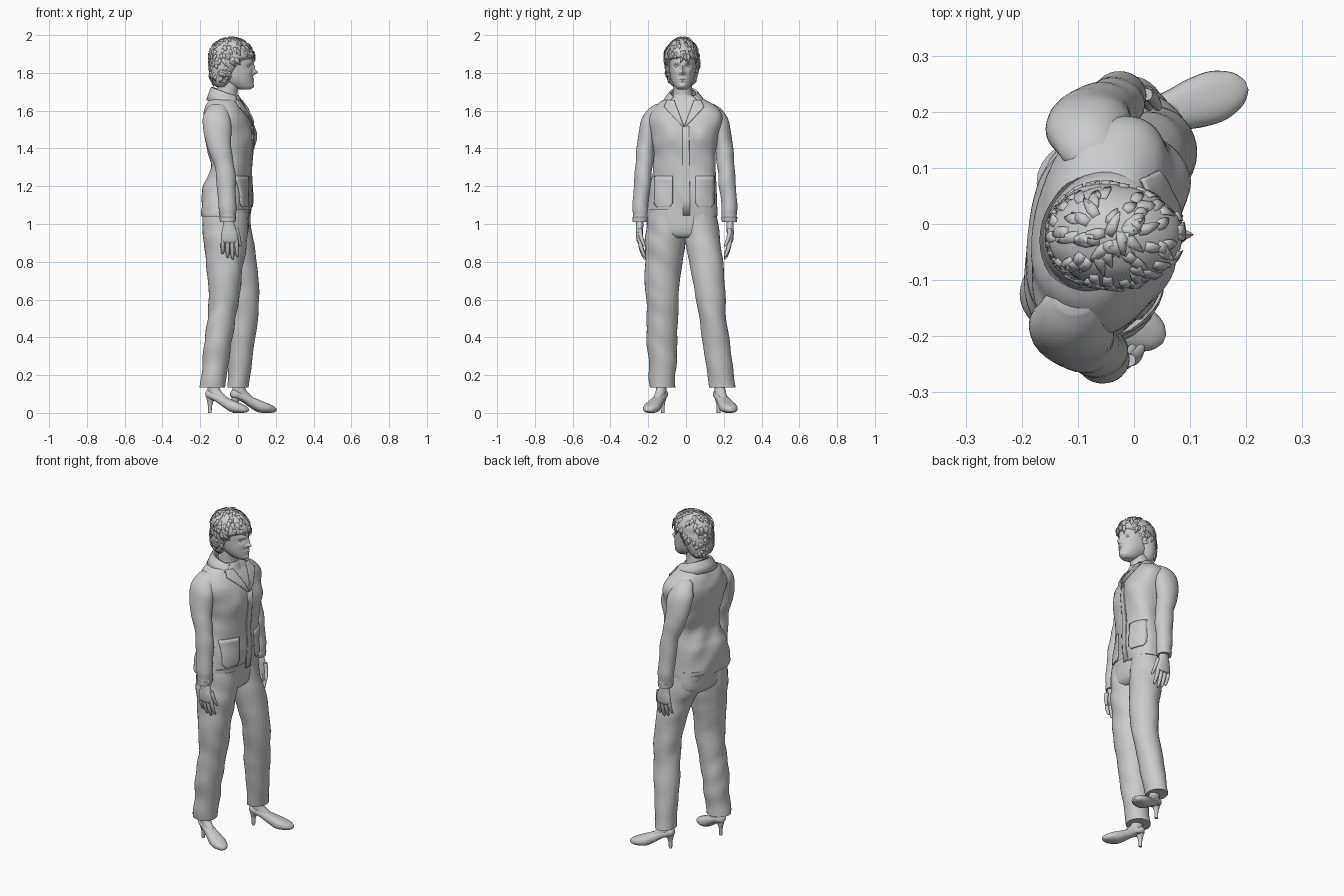
import bpy, bmesh, math, random
from mathutils import Vector, Matrix, noise
from mathutils.bvhtree import BVHTree

random.seed(4)


def make(name, verts, faces, solid=0):
    bm = bmesh.new()
    vs = [bm.verts.new(v) for v in verts]
    for f in faces:
        bm.faces.new([vs[i] for i in f])
    bmesh.ops.recalc_face_normals(bm, faces=bm.faces)
    me = bpy.data.meshes.new(name)
    bm.to_mesh(me)
    bm.free()
    ob = bpy.data.objects.new(name, me)
    bpy.context.collection.objects.link(ob)
    if solid:
        m = ob.modifiers.new("thickness", 'SOLIDIFY')
        m.thickness, m.offset = solid, 0
    return ob


def spline(rows, steps):
    out = []
    for i in range(len(rows) - 1):
        p0, p1 = rows[max(i - 1, 0)], rows[i]
        p2, p3 = rows[i + 1], rows[min(i + 2, len(rows) - 1)]
        for s in range(steps):
            t = s / steps
            out.append([0.5 * (2 * b + (c - a) * t + (2 * a - 5 * b + 4 * c - d) * t * t
                               + (3 * b - a - 3 * c + d) * t ** 3)
                        for a, b, c, d in zip(p0, p1, p2, p3)])
    return out + [list(rows[-1])]


def loft(name, rings, n=32, steps=4, power=2.0, fix=None, wrinkle=0):
    """Rings are (z, x0, x1, y0, y1); fix remaps each finished point."""
    verts, faces = [], []
    rows = spline(rings, steps)
    for z, x0, x1, y0, y1 in rows:
        for k in range(n):
            a = 2 * math.pi * k / n
            c, s = math.cos(a), math.sin(a)
            e = 2 / power
            dx = math.copysign(abs(c) ** e, c)
            dy = math.copysign(abs(s) ** e, s)
            p = Vector(((x0 + x1) / 2 + dx * (x1 - x0) / 2, (y0 + y1) / 2 + dy * (y1 - y0) / 2, z))
            if wrinkle:
                w = noise.noise(Vector((p.x * 7, p.y * 7, p.z * 11 + p.y * 8)))
                p += Vector((c, s, 0)) * w * wrinkle
            verts.append(fix(p) if fix else p)
    for i in range(len(rows) - 1):
        for k in range(n):
            j = (k + 1) % n
            faces.append((i * n + k, i * n + j, (i + 1) * n + j, (i + 1) * n + k))
    faces.append(range(n))
    faces.append(range((len(rows) - 1) * n, len(rows) * n))
    return make(name, verts, faces)


# Trousers: right leg back, left leg forward, joined by a hip section
loft("trouser_leg_right", [
    (.135, -.2, -.068, -.19, -.06), (.3, -.185, -.045, -.2, -.05), (.45, -.17, -.02, -.207, -.045),
    (.6, -.155, .005, -.212, -.04), (.75, -.165, .025, -.215, -.028), (.88, -.18, .045, -.215, -.01),
    (.95, -.19, .052, -.212, 0), (1.06, -.19, .055, -.2, 0)], wrinkle=.008, steps=6)
loft("trouser_leg_left", [
    (.135, -.06, .055, .125, .262), (.3, -.055, .075, .1, .24), (.45, -.05, .1, .075, .222),
    (.6, -.04, .115, .05, .21), (.75, -.06, .108, .025, .2), (.88, -.1, .088, .002, .188),
    (.95, -.14, .075, -.01, .18), (1.06, -.17, .065, -.02, .165)], wrinkle=.008, steps=6)
loft("trouser_hips", [(.925, -.12, .03, -.1, .07), (.96, -.17, .055, -.19, .16),
                      (1.08, -.18, .06, -.2, .16)], power=2.4)


# Jacket body, turned slightly so the left side leads
def shear(p):
    return Vector((p.x + .15 * (p.y + .01), p.y, p.z))


def body(p):
    q = shear(p)
    if q.x > 0:
        for s in (-1, 1):
            q.x += .014 * math.exp(-((q.y + .01 - s * .085) / .05) ** 2 - ((q.z - 1.46) / .06) ** 2)
    return q


jacket = loft("jacket_body", [
    (1.04, -.187, .062, -.215, .17), (1.06, -.19, .064, -.215, .17), (1.12, -.185, .066, -.207, .166),
    (1.2, -.178, .068, -.19, .158), (1.25, -.155, .068, -.18, .156), (1.31, -.135, .07, -.173, .155),
    (1.38, -.15, .074, -.172, .16), (1.47, -.172, .08, -.18, .172), (1.55, -.18, .065, -.2, .188),
    (1.6, -.172, .045, -.185, .178), (1.64, -.158, .022, -.145, .135), (1.67, -.14, .01, -.09, .075),
    (1.68, -.125, .0, -.07, .05)], n=64, steps=5, power=2.4, fix=body, wrinkle=.009)
tree = BVHTree.FromPolygons([v.co for v in jacket.data.vertices],
                            [tuple(p.vertices) for p in jacket.data.polygons])


def patch(name, rows, lift=.004, n=8):
    """Cloth layer laid on the jacket front; rows are (z, y0, y1)."""
    rows = [[a + (b - a) * t / 6 for a, b in zip(r, s)]
            for r, s in zip(rows, rows[1:]) for t in range(6)] + [rows[-1]]
    verts = []
    for z, y0, y1 in rows:
        for k in range(n + 1):
            y = y0 + (y1 - y0) * k / n
            hit = tree.ray_cast(Vector((1, y, z)), Vector((-1, 0, 0)))[0]
            verts.append((hit.x + lift if hit else -.03, y, z))
    w = n + 1
    make(name, verts, [(i * w + k, i * w + k + 1, (i + 1) * w + k + 1, (i + 1) * w + k)
                       for i in range(len(rows) - 1) for k in range(n)], .007)


patch("front_placket", [(1.045, -.015, .022), (1.52, -.018, .016)], .002)
for side, s in (("right", -1), ("left", 1)):
    c = -.01
    patch("pocket_" + side, [(1.09, c + s * .075, c + s * .145), (1.11, c + s * .06, c + s * .158),
                             (1.255, c + s * .06, c + s * .158)], .003)
    patch("lapel_" + side, [(1.515, c, c + s * .008), (1.6, c + s * .032, c + s * .088),
                            (1.62, c + s * .04, c + s * .105), (1.655, c + s * .052, c + s * .09)], .006)

# Turned-down collar around the back of the neck
cv, cf, N = [], [], 32
for k in range(N + 1):
    a = math.radians(48 + 264 * k / N)
    ca, sa = math.cos(a), math.sin(a)
    for r, x, y, z in ((0, .072, .064, 1.69 - .03 * ca), (1, .082, .073, 1.695 - .028 * ca),
                       (2, .094, .093, 1.672 - .02 * ca), (3, .106, .112, 1.645 - .01 * ca)):
        cv.append(shear(Vector((-.058 + x * ca, -.012 + y * sa, z))))
for k in range(N):
    for r in range(3):
        i = k * 4 + r
        cf.append((i, i + 1, i + 5, i + 4))
make("collar", cv, cf, .006)

# Sleeves and hands, left side mirrored and moved forward
for side in ("right", "left"):
    def place(p, side=side):
        return p if side == "right" else Vector((p.x + .03, -p.y - .012, p.z))
    loft("sleeve_" + side, [
        (1.635, -.14, -.075, -.165, -.11), (1.61, -.17, -.05, -.198, -.105), (1.55, -.185, -.038, -.235, -.125),
        (1.48, -.182, -.04, -.25, -.15), (1.4, -.16, -.035, -.26, -.165), (1.3, -.125, -.02, -.268, -.178),
        (1.2, -.11, -.012, -.275, -.188), (1.1, -.1, -.01, -.28, -.2), (1.045, -.093, -.014, -.279, -.206),
        (1.035, -.097, -.01, -.283, -.203), (1.01, -.095, -.012, -.282, -.205)],
        fix=place, wrinkle=.008)
    loft("palm_" + side, [(1.03, -.078, -.028, -.264, -.226), (.99, -.08, -.015, -.264, -.226),
                          (.95, -.088, -.002, -.265, -.228), (.915, -.09, 0, -.262, -.228),
                          (.9, -.08, -.008, -.255, -.23)], n=20, fix=place)
    digits = [("little_finger", -.079, .92, -.082, .84), ("ring_finger", -.056, .92, -.055, .82),
              ("middle_finger", -.033, .92, -.028, .812), ("index_finger", -.01, .92, -.002, .825),
              ("thumb", -.008, .975, .014, .88)]
    for nm, xa, za, xb, zb in digits:
        rings = []
        for t, r in ((0, .011), (.3, .0115), (.6, .0105), (.9, .008), (1, .003)):
            x, z, y = xa + (xb - xa) * t, za + (zb - za) * t, -.243 + .026 * t * t
            rings.append((z, x - r, x + r, y - r, y + r))
        loft(nm + "_" + side, rings, n=12, steps=3, fix=place)

# Feet and high-heeled shoes, toes turned out
for side, ox, oy, ang, sc in (("right", -.168, -.115, -22, 1.0), ("left", -.037, .165, 19, 1.05)):
    mat = Matrix.Translation((ox, oy, 0)) @ Matrix.Rotation(math.radians(ang), 4, 'Z')

    def stand(p, mat=mat, sc=sc):
        return mat @ Vector((p.x * sc, p.y * sc, p.z))

    def lay(p, stand=stand):
        return stand(Vector((p.z, p.y, p.x)))
    loft("shoe_" + side, [
        (0, .085, .11, -.014, .014), (.015, .076, .122, -.028, .028), (.06, .058, .105, -.03, .03),
        (.11, .024, .085, -.036, .036), (.15, .003, .068, -.043, .043), (.19, 0, .052, -.043, .043),
        (.225, .002, .036, -.028, .028), (.24, .01, .024, -.008, .008)], n=28, power=2.4, fix=lay)
    loft("heel_" + side, [(0, .012, .03, -.009, .009), (.04, .01, .033, -.01, .01),
                          (.07, .004, .045, -.018, .018), (.095, .003, .06, -.025, .025)], n=20, fix=stand)
    loft("ankle_" + side, [(.07, .012, .13, -.028, .028), (.095, .01, .105, -.027, .027),
                           (.13, .008, .075, -.026, .026), (.2, .008, .07, -.03, .03)], n=24, fix=stand)

# Neck and undershirt neckline
loft("neck", [(1.6, -.12, .015, -.085, .055), (1.66, -.115, .003, -.072, .042),
              (1.7, -.112, -.002, -.068, .034), (1.76, -.11, .015, -.066, .03)])
loft("undershirt_neckline", [(1.64, -.115, .022, -.085, .06), (1.672, -.116, .01, -.077, .048),
                             (1.682, -.112, .004, -.071, .04)], n=40)

# Head with features raised and sunk on the face
MID = -.019
features = [(0, 1.803, .010, .011, .026), (0, 1.828, .008, .018, .013), (0, 1.768, .02, .0045, .008),
            (0, 1.756, .017, .005, .007), (0, 1.732, .018, .012, .006)]
for s in (-1, 1):
    features += [(s * .03, 1.836, .014, .01, -.011), (s * .014, 1.798, .006, .006, .008),
                 (s * .028, 1.855, .02, .007, .004), (s * .036, 1.805, .014, .014, .004)]


def face(p):
    q = p.copy()
    if p.x > .01:
        for y, z, sy, sz, d in features:
            q.x += d * math.exp(-((p.y - MID - y) / sy) ** 2 - ((p.z - z) / sz) ** 2)
    return q


loft("head", [(1.711, .015, .062, -.04, .002), (1.725, -.04, .078, -.057, .019), (1.75, -.08, .079, -.073, .035),
              (1.78, -.11, .079, -.083, .045), (1.82, -.13, .078, -.088, .051), (1.86, -.135, .079, -.09, .053),
              (1.9, -.13, .07, -.088, .05), (1.94, -.1, .04, -.06, .03)], n=96, steps=8, fix=face)
for side, s in (("right", -1), ("left", 1)):
    bpy.ops.mesh.primitive_uv_sphere_add(segments=20, ring_count=12, radius=.0115,
                                         location=(.05, MID + s * .03, 1.836))
    bpy.context.object.name = "eye_" + side

# Short hair: cap sunk behind the face, covered by layered locks
hair = loft("hair_cap", [
    (1.725, -.115, -.05, -.065, .025), (1.75, -.138, -.03, -.088, .046), (1.79, -.15, -.01, -.103, .06),
    (1.83, -.154, .012, -.11, .068), (1.865, -.154, .045, -.112, .07), (1.885, -.153, .085, -.113, .07),
    (1.92, -.148, .08, -.11, .067), (1.955, -.125, .055, -.088, .046), (1.978, -.085, .02, -.055, .018),
    (1.987, -.05, -.02, -.03, -.005)], n=48, steps=4, wrinkle=.008)
verts, faces = [], []
spots = [v for v in hair.data.vertices if v.co.z > 1.76 and (v.co.x < -.01 or v.co.z > 1.895)]
for v in random.sample(spots, 170):
    nrm = v.normal.normalized()
    flow = Vector((v.co.x + .06, v.co.y + .02, -.06)) + Vector([random.uniform(-.04, .04) for _ in "xyz"])
    flow = (flow - nrm * flow.dot(nrm)).normalized()
    across = nrm.cross(flow)
    size = random.uniform(.03, .055)
    i = len(verts)
    for t, w, h in ((0, .007, -.002), (.35, .010, .004), (.7, .007, .003), (1, .001, .001)):
        mid = v.co + flow * size * t + nrm * (h - 4.0 * (size * t) ** 2)
        mid.z = min(mid.z, 1.996)
        verts += [mid - across * w, mid + across * w]
    faces += [(i + a, i + a + 1, i + a + 3, i + a + 2) for a in (0, 2, 4)]
make("hair_locks", verts, faces, .0015)

bpy.ops.object.select_all(action='SELECT')
bpy.context.view_layer.objects.active = jacket
bpy.ops.object.shade_smooth_by_angle(angle=math.radians(45))
